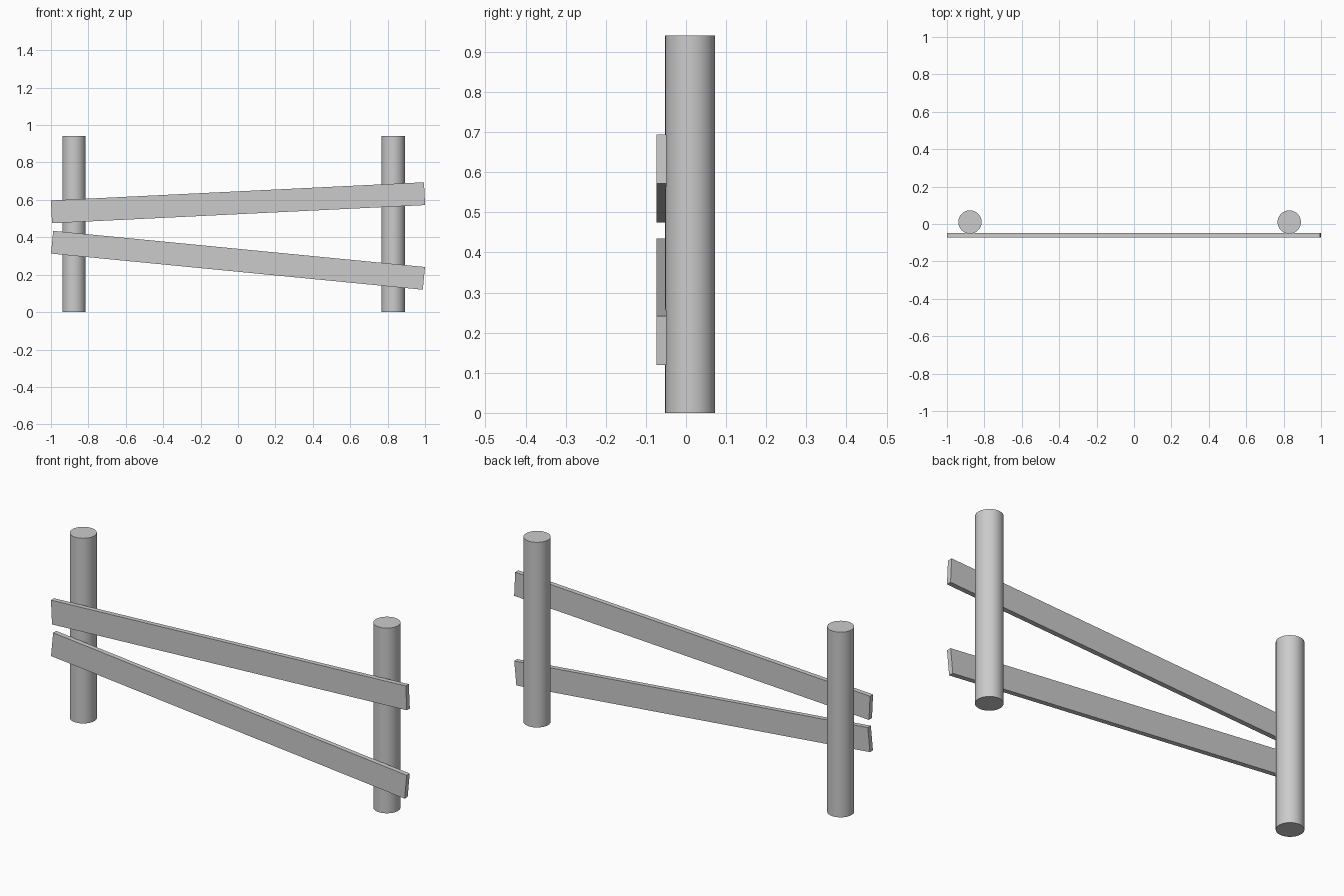
import bpy
from math import radians

if "Cube" in bpy.data.objects:
    bpy.data.objects.remove(bpy.data.objects["Cube"])

POST_RADIUS = 0.0623
POST_HEIGHT = 0.941


def add_post(name, x):
    bpy.ops.mesh.primitive_cylinder_add(
        vertices=64, radius=POST_RADIUS, depth=POST_HEIGHT,
        location=(x, 0.0105, POST_HEIGHT / 2))
    bpy.context.object.name = name
    bpy.ops.object.shade_smooth_by_angle(angle=radians(30))


def add_rail(name, z, tilt):
    bpy.ops.mesh.primitive_cube_add(size=1, location=(0, -0.061, z),
                                    rotation=(0, radians(tilt), 0))
    rail = bpy.context.object
    rail.name = name
    rail.scale = (1.997, 0.0245, 0.122)
    bpy.ops.object.transform_apply(location=False, rotation=False, scale=True)


# Round upright posts
add_post("left_post", -0.877)
add_post("right_post", 0.830)

# Crooked plank rails on the front of the posts
add_rail("upper_rail", 0.5845, -2.79)
add_rail("lower_rail", 0.277, 5.55)
